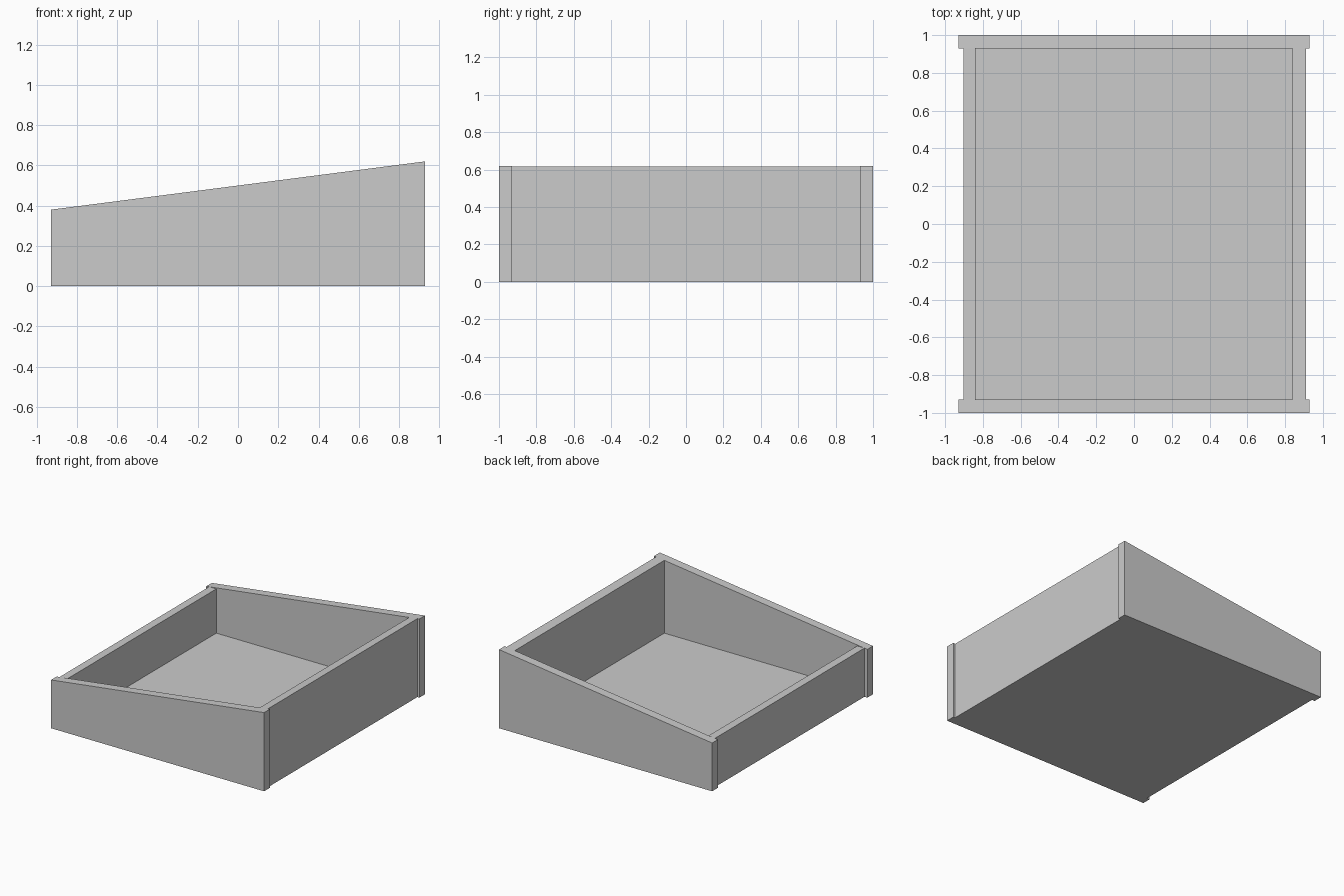
import bpy, bmesh

if "Cube" in bpy.data.objects:
    bpy.data.objects.remove(bpy.data.objects["Cube"])


def slope(x):
    """Height of the slanted rim at x."""
    return 0.5 + 0.129 * x


def board(name, x0, x1, y0, y1, z_left, z_right):
    """Upright or flat board whose top runs from z_left to z_right along x."""
    bm = bmesh.new()
    profile = [(x0, 0), (x1, 0), (x1, z_right), (x0, z_left)]
    face = bm.faces.new([bm.verts.new((x, y0, z)) for x, z in profile])
    ext = bmesh.ops.extrude_face_region(bm, geom=[face])
    verts = [v for v in ext["geom"] if isinstance(v, bmesh.types.BMVert)]
    bmesh.ops.translate(bm, vec=(0, y1 - y0, 0), verts=verts)
    bmesh.ops.recalc_face_normals(bm, faces=bm.faces)
    mesh = bpy.data.meshes.new(name)
    bm.to_mesh(mesh)
    bm.free()
    obj = bpy.data.objects.new(name, mesh)
    bpy.context.collection.objects.link(obj)
    return obj


W, IN = 0.928, 0.93

# Tapered front and back boards
for name, y0, y1 in (("front_board", -1, -IN), ("back_board", IN, 1)):
    board(name, -W, W, y0, y1, slope(-W), slope(W))

# Low end board with a level top, high end board with a bevelled top
board("low_end_board", -0.903, -0.84, -IN, IN, slope(-0.903), slope(-0.903))
board("high_end_board", 0.84, 0.911, -IN, IN, slope(0.84), slope(0.911))

# Floor panel
board("floor_panel", -0.84, 0.84, -IN, IN, 0.035, 0.035)
